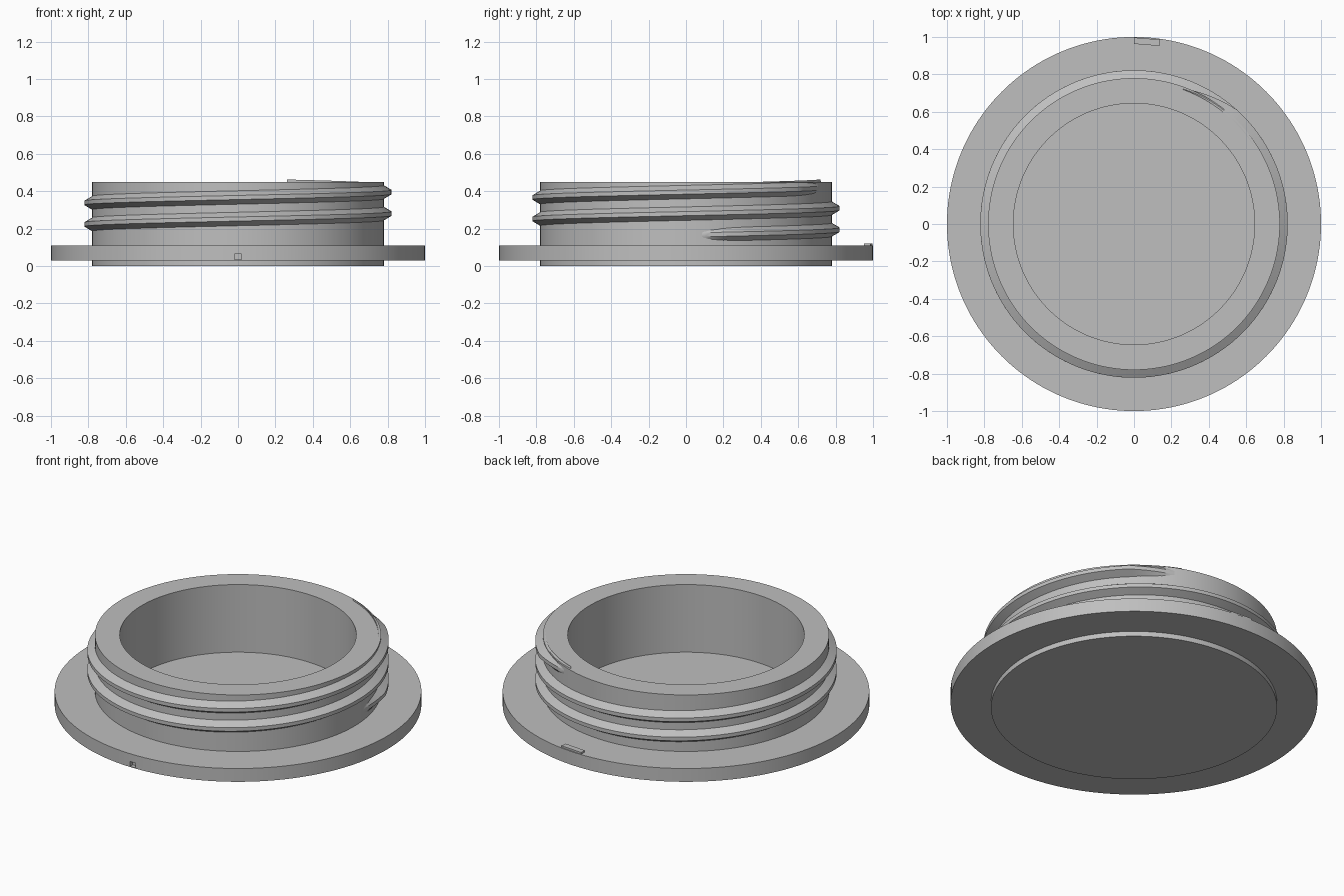
import bpy, bmesh, math
from math import cos, sin, pi, radians

if "Cube" in bpy.data.objects:
    bpy.data.objects.remove(bpy.data.objects["Cube"])

grey = bpy.data.materials.new("plain_grey")
grey.use_nodes = True
colour = (0.52, 0.52, 0.52, 1)
grey.diffuse_color = colour
grey.node_tree.nodes["Principled BSDF"].inputs["Base Color"].default_value = colour


def finish(bm, name):
    bmesh.ops.recalc_face_normals(bm, faces=bm.faces[:])
    mesh = bpy.data.meshes.new(name)
    bm.to_mesh(mesh)
    bm.free()
    mesh.materials.append(grey)
    obj = bpy.data.objects.new(name, mesh)
    bpy.context.collection.objects.link(obj)
    return obj


def activate(obj):
    bpy.ops.object.select_all(action="DESELECT")
    obj.select_set(True)
    bpy.context.view_layer.objects.active = obj


def smooth(obj):
    activate(obj)
    bpy.ops.object.shade_smooth_by_angle(angle=radians(25))


def skin(bm, rings, closed):
    """Join consecutive rings of points with quads and cap both ends."""
    rows = [[bm.verts.new(p) for p in ring] for ring in rings]
    n = len(rows[0])
    for a, b in zip(rows, rows[1:]):
        for i in range(n):
            j = (i + 1) % n
            bm.faces.new((a[i], a[j], b[j], b[i]))
    if closed:
        bm.faces.new(rows[0])
        bm.faces.new(rows[-1])


def prism(corners, low, high, name):
    bm = bmesh.new()
    skin(bm, [[(x, y, z) for x, y in corners] for z in (low, high)], True)
    return finish(bm, name)


# Turned plug body: base disc, flange, neck wall and bore floor
SEGMENTS = 160
profile = [(0.78, 0), (0.78, 0.03), (1, 0.03), (1, 0.11),
           (0.78, 0.11), (0.78, 0.45), (0.645, 0.45), (0.645, 0.043)]
bm = bmesh.new()
angles = [2 * pi * i / SEGMENTS for i in range(SEGMENTS)]
skin(bm, [[(r * cos(a), r * sin(a), z) for a in angles] for r, z in profile], True)
body = finish(bm, "plug_body")

# Small square recess in the front of the flange rim
cutter = prism([(-0.018, -1.05), (0.018, -1.05), (0.018, -0.975), (-0.018, -0.975)],
               0.034, 0.063, "recess_cutter")
cutter.hide_render = True
cut = body.modifiers.new("recess", "BOOLEAN")
cut.operation = "DIFFERENCE"
cut.solver = "EXACT"
cut.object = cutter
activate(body)
bpy.ops.object.modifier_apply(modifier=cut.name)
bpy.data.objects.remove(cutter)
smooth(body)

# Helical thread, fading into the neck at both ends
START, END, PITCH = 3, 790, 0.115
STEPS = 360
sections = []
for i in range(STEPS + 1):
    deg = START + (END - START) * i / STEPS
    a = radians(deg)
    z = 0.165 + PITCH * deg / 360
    fade = max(0, min(1, (deg - START) / 20, (END - deg) / 22))
    crest = 0.772 + 0.05 * fade
    shape = [(0.765, -0.045), (crest, -0.011), (crest, 0.011), (0.765, 0.045)]
    sections.append([(r * cos(a), r * sin(a), z + dz) for r, dz in shape])
bm = bmesh.new()
skin(bm, sections, True)
smooth(finish(bm, "screw_thread"))

# Raised marker tab on top of the flange at the back
prism([(0, 0.963), (0.135, 0.952), (0.138, 0.986), (0, 0.997)], 0.105, 0.121, "marker_tab")
